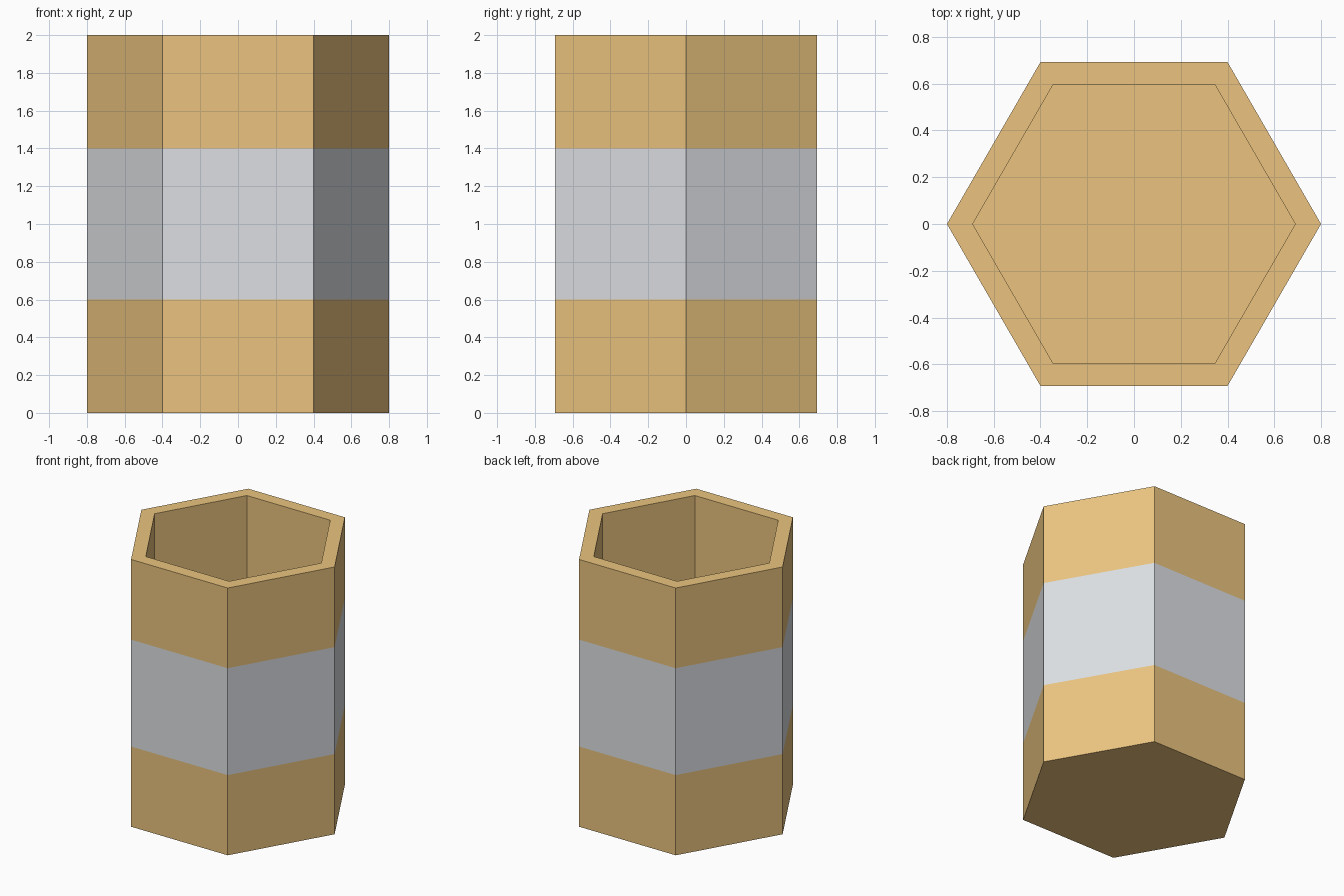
import bpy, bmesh
from math import cos, sin, pi

if "Cube" in bpy.data.objects:
    bpy.data.objects.remove(bpy.data.objects["Cube"])

SIDES = 6
OUTER, INNER = 0.8, 0.69
HEIGHT, FLOOR = 2.0, 0.1


def material(name, rgb):
    m = bpy.data.materials.new(name)
    m.diffuse_color = (*rgb, 1)
    m.use_nodes = True
    m.node_tree.nodes["Principled BSDF"].inputs["Base Color"].default_value = m.diffuse_color
    return m


def ring(bm, radius, z):
    return [bm.verts.new((radius * cos(2 * pi * i / SIDES),
                          radius * sin(2 * pi * i / SIDES), z))
            for i in range(SIDES)]


def bridge(bm, a, b, mat=0):
    for i in range(SIDES):
        j = (i + 1) % SIDES
        bm.faces.new((a[i], a[j], b[j], b[i])).material_index = mat


# Open hexagonal cup: profile runs up the outside, over the rim, down inside
bm = bmesh.new()
profile = [(OUTER, 0), (OUTER, 0.6), (OUTER, 1.4), (OUTER, HEIGHT),
           (INNER, HEIGHT), (INNER, FLOOR)]
rings = [ring(bm, r, z) for r, z in profile]
for k in range(len(rings) - 1):
    bridge(bm, rings[k], rings[k + 1], 1 if k == 1 else 0)  # silver band at k == 1

# Underside and inner floor
bm.faces.new(rings[0][::-1])
bm.faces.new(rings[-1])

mesh = bpy.data.meshes.new("hexagonal_cup")
bm.to_mesh(mesh)
bm.free()
mesh.materials.append(material("tan", (0.83, 0.55, 0.21)))
mesh.materials.append(material("silver", (0.72, 0.74, 0.77)))
cup = bpy.data.objects.new("hexagonal_cup", mesh)
bpy.context.collection.objects.link(cup)
